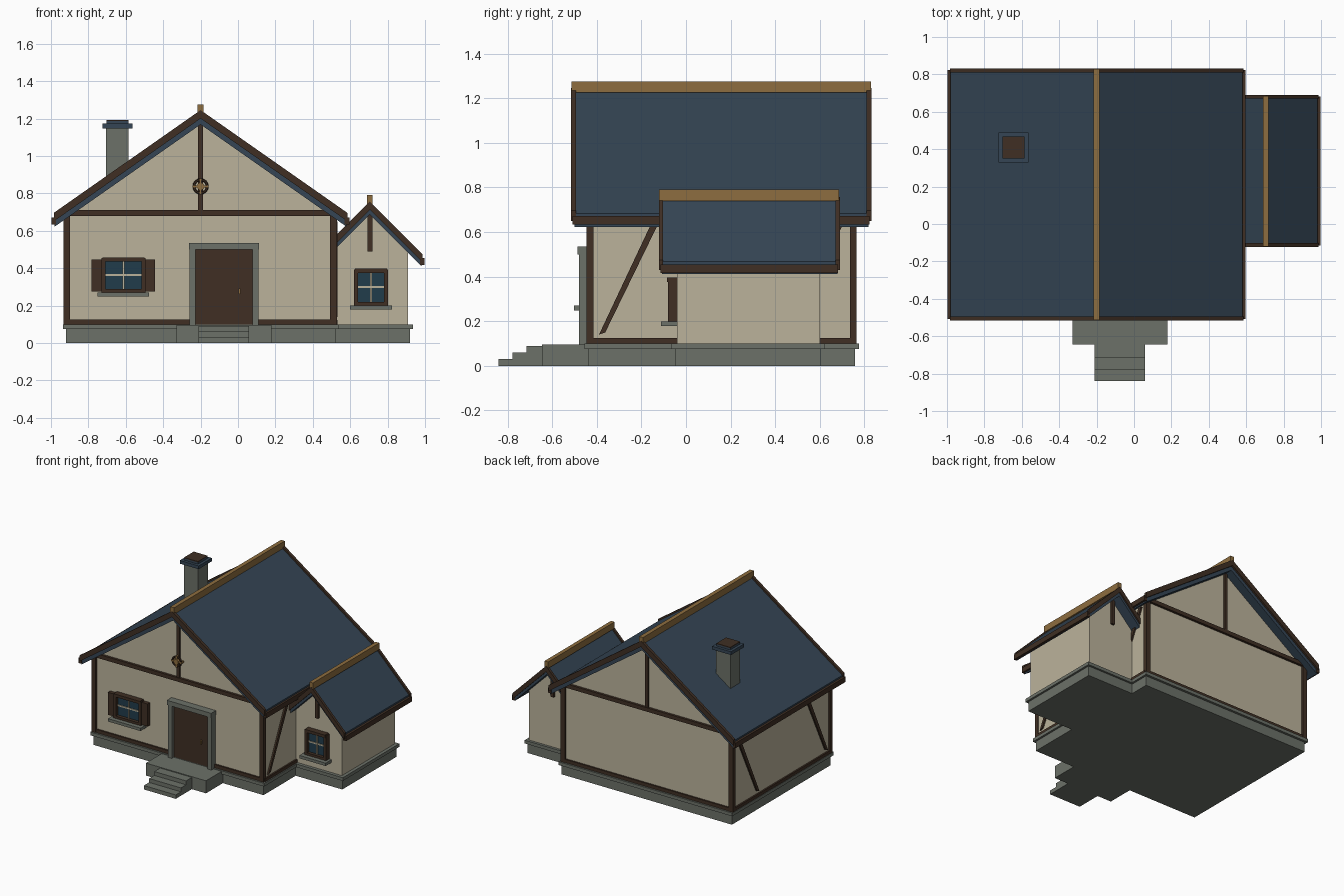
import bpy, bmesh, math
from mathutils import Vector

if "Cube" in bpy.data.objects:
    bpy.data.objects.remove(bpy.data.objects["Cube"])


def mat(name, r, g, b):
    m = bpy.data.materials.new(name)
    m.diffuse_color = (r, g, b, 1)
    m.use_nodes = True
    m.node_tree.nodes["Principled BSDF"].inputs["Base Color"].default_value = m.diffuse_color
    return m


ROOF = mat("slate_blue", 0.035, 0.06, 0.09)
PLASTER = mat("plaster", 0.5, 0.45, 0.33)
WOOD = mat("dark_timber", 0.05, 0.028, 0.017)
GOLD = mat("ochre", 0.27, 0.155, 0.05)
STONE = mat("stone", 0.15, 0.165, 0.14)
GLASS = mat("glass", 0.015, 0.045, 0.07)


def prism(name, pts, a0, a1, m, axis="y"):
    """Extrude an outline: (x, z) along y, or (y, z) along x."""
    bm = bmesh.new()
    put = (lambda p, a: (p[0], a, p[1])) if axis == "y" else (lambda p, a: (a, p[0], p[1]))
    face = bm.faces.new([bm.verts.new(put(p, a0)) for p in pts])
    ext = bmesh.ops.extrude_face_region(bm, geom=[face])
    off = Vector((0, a1 - a0, 0)) if axis == "y" else Vector((a1 - a0, 0, 0))
    bmesh.ops.translate(bm, vec=off, verts=[v for v in ext["geom"] if isinstance(v, bmesh.types.BMVert)])
    bmesh.ops.recalc_face_normals(bm, faces=bm.faces)
    me = bpy.data.meshes.new(name)
    bm.to_mesh(me)
    bm.free()
    me.materials.append(m)
    ob = bpy.data.objects.new(name, me)
    bpy.context.collection.objects.link(ob)
    return ob


def box(name, x0, x1, y0, y1, z0, z1, m):
    return prism(name, [(x0, z0), (x1, z0), (x1, z1), (x0, z1)], y0, y1, m)


def chevron(name, cx, top, slope, left, right, thick, y0, y1, m):
    """Gabled slab with vertical thickness."""
    line = [(cx - left, top - slope * left), (cx, top), (cx + right, top - slope * right)]
    prism(name, line + [(x, z - thick) for x, z in reversed(line)], y0, y1, m)


def gable_walls(name, x0, x1, y0, y1, cx, apex, slope):
    prism(name, [(x0, 0.1), (x1, 0.1), (x1, apex - slope * (x1 - cx)), (cx, apex),
                 (x0, apex - slope * (cx - x0))], y0, y1, PLASTER)


def window(name, x0, x1, z0, z1, wall):
    """Framed window with glass, cross bars and a stone sill, facing -y."""
    f = wall - 0.04
    cx, cz = (x0 + x1) / 2, (z0 + z1) / 2
    box(name + "_glass", x0 + 0.01, x1 - 0.01, wall - 0.015, wall + 0.01, z0 + 0.005, z1 - 0.01, GLASS)
    for s, x in (("left", x0), ("right", x1 - 0.022)):
        box(f"{name}_jamb_{s}", x, x + 0.022, f, wall, z0, z1 - 0.005, WOOD)
    box(name + "_head", x0 + 0.006, x1 - 0.006, f - 0.005, wall, z1 - 0.022, z1, WOOD)
    box(name + "_bottom_rail", x0 + 0.006, x1 - 0.006, f, wall, z0, z0 + 0.018, WOOD)
    box(name + "_mullion", cx - 0.005, cx + 0.005, wall - 0.024, wall, z0 + 0.018, z1 - 0.022, PLASTER)
    box(name + "_crossbar", x0 + 0.02, x1 - 0.02, wall - 0.022, wall, cz - 0.005, cz + 0.005, PLASTER)
    box(name + "_sill", x0 - 0.02, x1 + 0.02, wall - 0.073, wall, z0 - 0.022, z0, STONE)


# Stone foundation with a projecting cap course
box("main_foundation", -0.92, 0.525, -0.44, 0.757, 0, 0.075, STONE)
box("main_foundation_cap", -0.935, 0.54, -0.455, 0.775, 0.075, 0.1, STONE)
box("wing_foundation", 0.5, 0.92, -0.05, 0.605, 0, 0.075, STONE)
box("wing_foundation_cap", 0.5, 0.935, -0.065, 0.62, 0.075, 0.1, STONE)

# Porch slab and steps
box("porch", -0.33, 0.18, -0.645, -0.43, 0, 0.096, STONE)
for i in range(3):
    y = -0.84 + 0.0625 * i
    box(f"step_{i + 1}", -0.21, 0.06, y, -0.64, 0, 0.03 * (i + 1), STONE)

# Plaster walls
gable_walls("main_walls", -0.92, 0.52, -0.43, 0.75, -0.2, 1.185, 0.7)
gable_walls("wing_walls", 0.5, 0.91, -0.04, 0.6, 0.705, 0.71, 1.0)

# Timber frame on both gable ends
for end, y0, y1 in (("front", -0.445, -0.415), ("back", 0.735, 0.765)):
    for side, x in (("left", -0.933), ("right", 0.492)):
        box(f"{end}_{side}_corner_post", x, x + 0.036, y0, y1, 0.1, 0.7, WOOD)
    box(end + "_sill_beam", -0.925, 0.525, y0 + 0.003, y1 - 0.003, 0.1, 0.126, WOOD)
    box(end + "_tie_beam", -0.935, 0.53, y0 - 0.003, y1 + 0.003, 0.68, 0.71, WOOD)
    box(end + "_king_post", -0.213, -0.187, y0 + 0.002, y1 - 0.002, 0.7, 1.19, WOOD)

# Timber sills and slanted braces on both side walls
for side, x0, x1 in (("left", -0.932, -0.91), ("right", 0.51, 0.532)):
    box(side + "_sill_beam", x0, x1, -0.43, 0.75, 0.1, 0.124, WOOD)
    for n, y in (("front", -0.38), ("back", 0.45)):
        prism(f"{side}_{n}_brace", [(y - 0.01, 0.14), (y + 0.018, 0.15), (y + 0.262, 0.65),
                                    (y + 0.23, 0.65)], x0, x1, WOOD, "x")

# Main roof
chevron("main_roof", -0.2, 1.23, 0.7, 0.78, 0.78, 0.062, -0.5, 0.818, ROOF)
for end, y in (("front", -0.516), ("back", 0.81)):
    chevron(f"main_{end}_bargeboard", -0.2, 1.245, 0.7, 0.785, 0.785, 0.045, y, y + 0.022, WOOD)
for side, x in (("left", -0.998), ("right", 0.57)):
    box(f"main_{side}_fascia", x, x + 0.025, -0.508, 0.823, 0.633, 0.672, WOOD)
box("main_ridge_cap", -0.216, -0.184, -0.513, 0.83, 1.225, 1.275, GOLD)

# Wing roof, running into the main wall on its left
chevron("wing_roof", 0.705, 0.742, 1.0, 0.185, 0.275, 0.055, -0.108, 0.68, ROOF)
for end, y in (("front", -0.122), ("back", 0.67)):
    chevron(f"wing_{end}_bargeboard", 0.705, 0.757, 1.0, 0.185, 0.282, 0.045, y, y + 0.02, WOOD)
box("wing_fascia", 0.973, 0.998, -0.115, 0.682, 0.416, 0.455, WOOD)
box("wing_ridge_cap", 0.69, 0.72, -0.12, 0.685, 0.74, 0.79, GOLD)
for end, y in (("front", -0.056), ("back", 0.594)):
    box(f"wing_{end}_king_post", 0.692, 0.718, y, y + 0.022, 0.49, 0.72, WOOD)

# Chimney through the left slope
box("chimney_stack", -0.705, -0.585, 0.35, 0.47, 0.8, 1.15, STONE)
box("chimney_cap", -0.725, -0.565, 0.33, 0.49, 1.147, 1.172, ROOF)
box("chimney_cap_upper", -0.704, -0.586, 0.351, 0.469, 1.172, 1.186, ROOF)
box("chimney_top", -0.704, -0.586, 0.351, 0.469, 1.186, 1.192, WOOD)

# Door with stone surround and knob
box("door", -0.235, 0.085, -0.455, -0.42, 0.1, 0.505, WOOD)
for side, x in (("left", -0.258), ("right", 0.078)):
    box(f"door_jamb_{side}", x, x + 0.032, -0.48, -0.42, 0.096, 0.5, STONE)
box("door_lintel", -0.263, 0.113, -0.487, -0.42, 0.5, 0.535, STONE)
box("door_handle", 0.004, 0.013, -0.468, -0.45, 0.262, 0.29, GOLD)

# Windows and shutters
window("front_window", -0.73, -0.495, 0.27, 0.458, -0.43)
window("wing_window", 0.62, 0.803, 0.2, 0.397, -0.04)
for side, x in (("left", -0.782), ("right", -0.497)):
    box(f"shutter_{side}", x, x + 0.053, -0.46, -0.43, 0.275, 0.447, WOOD)

# Round gable ornament: ring with a cross
bpy.ops.mesh.primitive_torus_add(location=(-0.2, -0.455, 0.837), rotation=(math.pi / 2, 0, 0),
                                 major_radius=0.036, minor_radius=0.007,
                                 major_segments=16, minor_segments=6)
ring = bpy.context.object
ring.name = "gable_ring"
ring.data.materials.append(WOOD)
box("gable_cross_bar", -0.243, -0.157, -0.462, -0.43, 0.831, 0.843, GOLD)
box("gable_cross_upright", -0.206, -0.194, -0.464, -0.43, 0.794, 0.88, GOLD)
bpy.ops.mesh.primitive_cylinder_add(vertices=12, radius=0.02, depth=0.035,
                                    location=(-0.2, -0.45, 0.837), rotation=(math.pi / 2, 0, 0))
hub = bpy.context.object
hub.name = "gable_hub"
hub.data.materials.append(GOLD)
